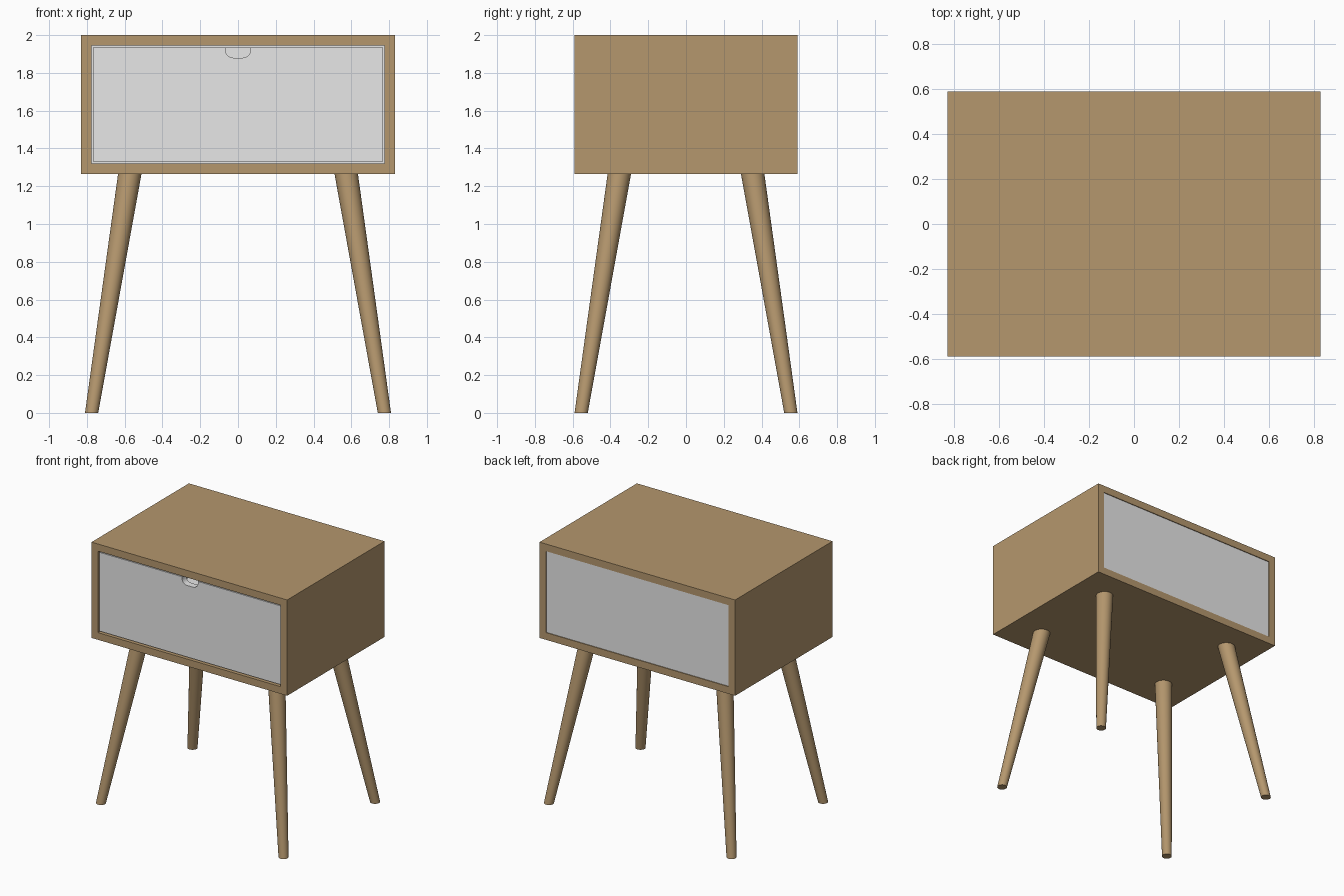
import bpy, bmesh, math
from mathutils import Vector

if "Cube" in bpy.data.objects:
    bpy.data.objects.remove(bpy.data.objects["Cube"])


def material(name, rgb):
    m = bpy.data.materials.new(name)
    m.diffuse_color = (*rgb, 1)
    m.use_nodes = True
    m.node_tree.nodes["Principled BSDF"].inputs["Base Color"].default_value = m.diffuse_color
    return m


WOOD = material("warm wood", (0.46, 0.31, 0.155))
GREY = material("pale grey", (0.8, 0.8, 0.8))


def finish(name, bm, mat):
    bmesh.ops.recalc_face_normals(bm, faces=bm.faces)
    me = bpy.data.meshes.new(name)
    bm.to_mesh(me)
    bm.free()
    me.materials.append(mat)
    ob = bpy.data.objects.new(name, me)
    bpy.context.collection.objects.link(ob)
    return ob


def box(name, x0, x1, y0, y1, z0, z1, mat):
    bm = bmesh.new()
    bmesh.ops.create_cube(bm, size=1)
    for v in bm.verts:
        v.co = Vector(((x0, x1)[v.co.x > 0], (y0, y1)[v.co.y > 0], (z0, z1)[v.co.z > 0]))
    return finish(name, bm, mat)


W, D, Z0, Z1, T = 0.83, 0.59, 1.265, 2.0, 0.055

# cabinet shell: a rectangular tube open at front and back
bm = bmesh.new()
rings = []
for y in (-D, D):
    for t in (0, T):
        rings.append([bm.verts.new((x, y, z)) for x, z in (
            (-W + t, Z0 + t), (W - t, Z0 + t), (W - t, Z1 - t), (-W + t, Z1 - t))])
fo, fi, bo, bi = rings
for a, b in ((fo, fi), (bo, bi), (fo, bo), (fi, bi)):
    for i in range(4):
        j = (i + 1) % 4
        bm.faces.new((a[i], a[j], b[j], b[i]))
finish("cabinet_shell", bm, WOOD)

# back panel, barely recessed
box("back_panel", -W + T, W - T, D - 0.03, D - 0.006, Z0 + T, Z1 - T, GREY)

# drawer front with a rounded finger notch in the top edge
X, B, H = 0.767, 1.331, 1.935
F, TH = -D + 0.008, 0.05
NX, NZ, R = 0.067, 1.88, 0.042
notch = [(NX, H)]
for cx, start in ((NX - R, 0), (R - NX, -90)):
    for k in range(9):
        a = math.radians(start - k * 90 / 8)
        notch.append((cx + R * math.cos(a), NZ + R + R * math.sin(a)))
notch.append((-NX, H))
outline = [(-X, H), (-X, B), (X, B), (X, H)] + notch
bm = bmesh.new()
face = bm.faces.new([bm.verts.new((x, F, z)) for x, z in outline])
ext = bmesh.ops.extrude_face_region(bm, geom=[face])
for v in ext["geom"]:
    if isinstance(v, bmesh.types.BMVert):
        v.co.y += TH
finish("drawer_front", bm, GREY)

# drawer tray behind the front
y0, y1 = F + TH, D - 0.05
box("drawer_bottom", -X, X, y0, y1, B, B + 0.03, GREY)
box("drawer_back", -X, X, y1 - 0.04, y1, B + 0.03, H, GREY)
for s, side in ((-1, "left"), (1, "right")):
    xa, xb = sorted((s * X, s * (X - 0.04)))
    box("drawer_side_" + side, xa, xb, y0, y1 - 0.04, B + 0.03, H, GREY)

# splayed tapered legs, cut level with the floor
for sx, side in ((-1, "left"), (1, "right")):
    for sy, end in ((-1, "front"), (1, "back")):
        bm = bmesh.new()
        bmesh.ops.create_cone(bm, cap_ends=True, segments=32,
                              radius1=0.035, radius2=0.062, depth=Z0)
        for v in bm.verts:
            v.co.z += Z0 / 2
            t = v.co.z / Z0
            v.co.x += sx * (0.775 - 0.202 * t)
            v.co.y += sy * (0.555 - 0.202 * t)
        leg = finish(f"{end}_{side}_leg", bm, WOOD)
        bpy.ops.object.select_all(action='DESELECT')
        leg.select_set(True)
        bpy.context.view_layer.objects.active = leg
        bpy.ops.object.shade_smooth_by_angle(angle=math.radians(40))
